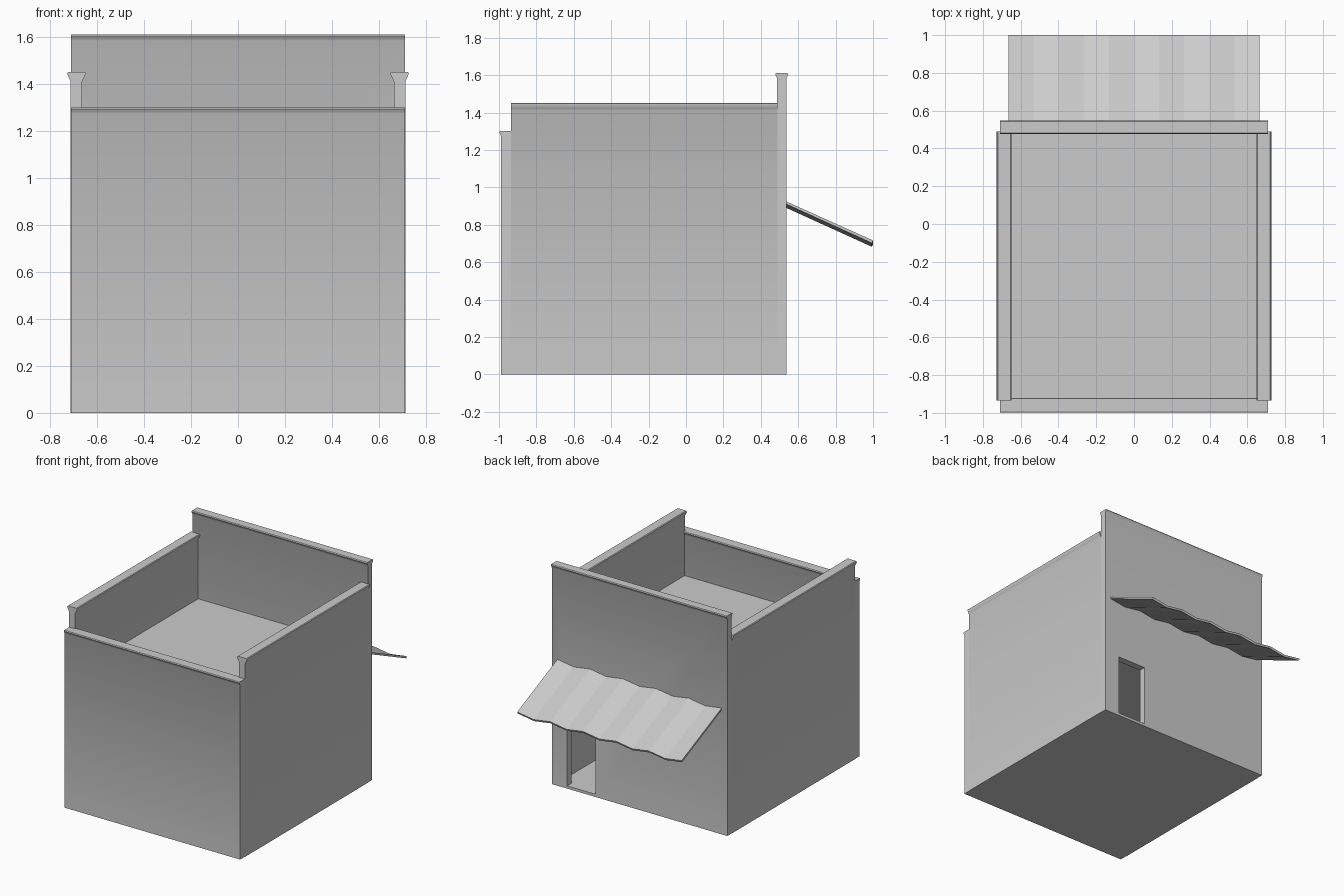
import bpy, bmesh, math
from mathutils import Vector

if "Cube" in bpy.data.objects:
    bpy.data.objects.remove(bpy.data.objects["Cube"])


def finish(name, bm, smooth=False):
    bmesh.ops.recalc_face_normals(bm, faces=bm.faces)
    me = bpy.data.meshes.new(name)
    bm.to_mesh(me)
    bm.free()
    ob = bpy.data.objects.new(name, me)
    bpy.context.collection.objects.link(ob)
    if smooth:
        bpy.ops.object.select_all(action='DESELECT')
        ob.select_set(True)
        bpy.context.view_layer.objects.active = ob
        bpy.ops.object.shade_smooth_by_angle(angle=math.radians(35))
    return ob


def box(name, x0, x1, y0, y1, z0, z1):
    bm = bmesh.new()
    bmesh.ops.create_cube(bm, size=1)
    for v in bm.verts:
        v.co = ((x0 + x1) / 2 + v.co.x * (x1 - x0),
                (y0 + y1) / 2 + v.co.y * (y1 - y0),
                (z0 + z1) / 2 + v.co.z * (z1 - z0))
    return finish(name, bm)


def extrude(name, points, offset, smooth=False):
    bm = bmesh.new()
    face = bm.faces.new([bm.verts.new(p) for p in points])
    ext = bmesh.ops.extrude_face_region(bm, geom=[face])
    verts = [g for g in ext['geom'] if isinstance(g, bmesh.types.BMVert)]
    bmesh.ops.translate(bm, verts=verts, vec=Vector(offset))
    return finish(name, bm, smooth)


def wall_profile(c, half, top, lip, lip_h):
    # Upright slab section with a flared coping on top
    right = [(half, 0), (half, top - lip_h), (half + lip * 0.35, top - lip_h * 0.75),
             (half + lip, top - lip_h * 0.25), (half + lip * 0.95, top - 0.004),
             (half + lip * 0.6, top)]
    return [(c + a, z) for a, z in right] + [(c - a, z) for a, z in reversed(right)]


W = 0.71

# Front and back parapet walls
front = wall_profile(-0.96, 0.029, 1.30, 0.010, 0.025)
extrude("front_wall", [(-W, y, z) for y, z in front], (2 * W, 0, 0), True)
back = wall_profile(0.512, 0.025, 1.61, 0.010, 0.026)
back_wall = extrude("back_wall", [(-W, y, z) for y, z in back], (2 * W, 0, 0), True)

# Side parapet walls
for name, s in (("left_wall", -1), ("right_wall", 1)):
    prof = wall_profile(s * 0.6875, 0.0245, 1.452, 0.015, 0.04)
    extrude(name, [(x, -0.935, z) for x, z in prof], (0, 1.424, 0), True)

# Roof deck and floor slab
box("roof_deck", -0.67, 0.67, -0.94, 0.495, 0.92, 0.976)
box("floor", -0.67, 0.67, -0.94, 0.495, 0.0, 0.02)

# Doorway cut through the back wall
cutter = box("door_cutter", 0.355, 0.585, 0.40, 0.62, 0.02, 0.47)
cutter.hide_render = True
cutter.hide_viewport = True
mod = back_wall.modifiers.new("doorway", 'BOOLEAN')
mod.operation = 'DIFFERENCE'
mod.solver = 'EXACT'
mod.object = cutter

# Corrugated awning over the doorway
N, T = 10, 0.014
xs = [0.665 - 1.33 * i / N for i in range(N + 1)]
wave = [0.010 if i % 2 == 0 else -0.010 for i in range(N + 1)]
bm = bmesh.new()
rows = []
for y, z, t in ((0.53, 0.91, T), (0.997, 0.699, T), (0.991, 0.699, -T), (0.53, 0.91, -T)):
    rows.append([bm.verts.new((x, y, z + w + t / 2)) for x, w in zip(xs, wave)])
for a, b in zip(rows, rows[1:] + rows[:1]):
    for i in range(N):
        bm.faces.new((a[i], a[i + 1], b[i + 1], b[i]))
for i in (0, N):
    bm.faces.new([r[i] for r in rows])
bmesh.ops.translate(bm, verts=rows[1] + rows[2], vec=(0, 0.003, 0))
finish("awning", bm)
